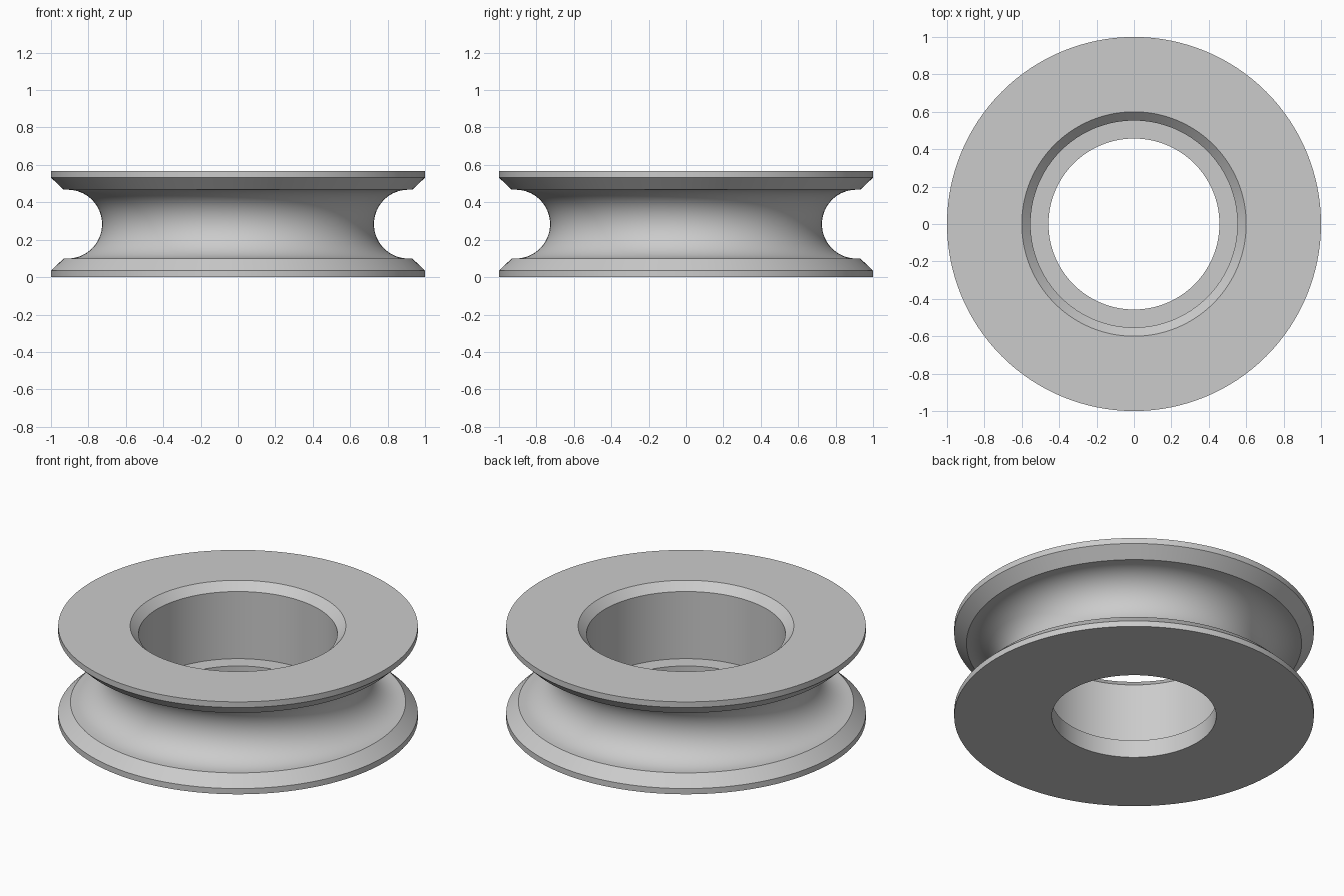
import bpy
import bmesh
import math

cube = bpy.data.objects.get("Cube")
if cube:
    bpy.data.objects.remove(cube, do_unlink=True)

HEIGHT = 0.567
MID = HEIGHT / 2
GROOVE_R = 0.184
GROOVE_X = 0.911
SEGMENTS = 128
ARC_STEPS = 32

# Plain grey metal
metal = bpy.data.materials.new("grey_metal")
metal.use_nodes = True
grey = (0.6, 0.6, 0.6, 1.0)
metal.diffuse_color = grey
metal.node_tree.nodes["Principled BSDF"].inputs["Base Color"].default_value = grey

# Outer profile: bevelled rims either side of a round groove
lower_rim = [(1.0, 0.0), (1.0, 0.035), (0.932, MID - GROOVE_R)]
groove = []
for i in range(ARC_STEPS + 1):
    a = -math.pi / 2 + math.pi * i / ARC_STEPS
    groove.append((GROOVE_X - GROOVE_R * math.cos(a), MID + GROOVE_R * math.sin(a)))
upper_rim = [(r, HEIGHT - z) for r, z in reversed(lower_rim)]

# Inner profile: chamfered bearing seat with a shoulder above a narrower bore
bore = [(0.6, HEIGHT), (0.553, HEIGHT - 0.047), (0.553, 0.108), (0.457, 0.108), (0.457, 0.0)]
profile = lower_rim + groove + upper_rim + bore

# Revolve the closed profile into the wheel
bm = bmesh.new()
rings = []
for s in range(SEGMENTS):
    a = 2 * math.pi * s / SEGMENTS
    rings.append([bm.verts.new((r * math.cos(a), r * math.sin(a), z)) for r, z in profile])
count = len(profile)
for s in range(SEGMENTS):
    here, there = rings[s], rings[(s + 1) % SEGMENTS]
    for i in range(count):
        j = (i + 1) % count
        bm.faces.new((here[i], there[i], there[j], here[j]))
bmesh.ops.recalc_face_normals(bm, faces=bm.faces[:])

mesh = bpy.data.meshes.new("pulley_wheel")
bm.to_mesh(mesh)
bm.free()
mesh.materials.append(metal)
wheel = bpy.data.objects.new("pulley_wheel", mesh)
bpy.context.collection.objects.link(wheel)

# Smooth shading with crisp machined edges
bpy.ops.object.select_all(action="DESELECT")
wheel.select_set(True)
bpy.context.view_layer.objects.active = wheel
bpy.ops.object.shade_smooth_by_angle(angle=math.radians(30))
